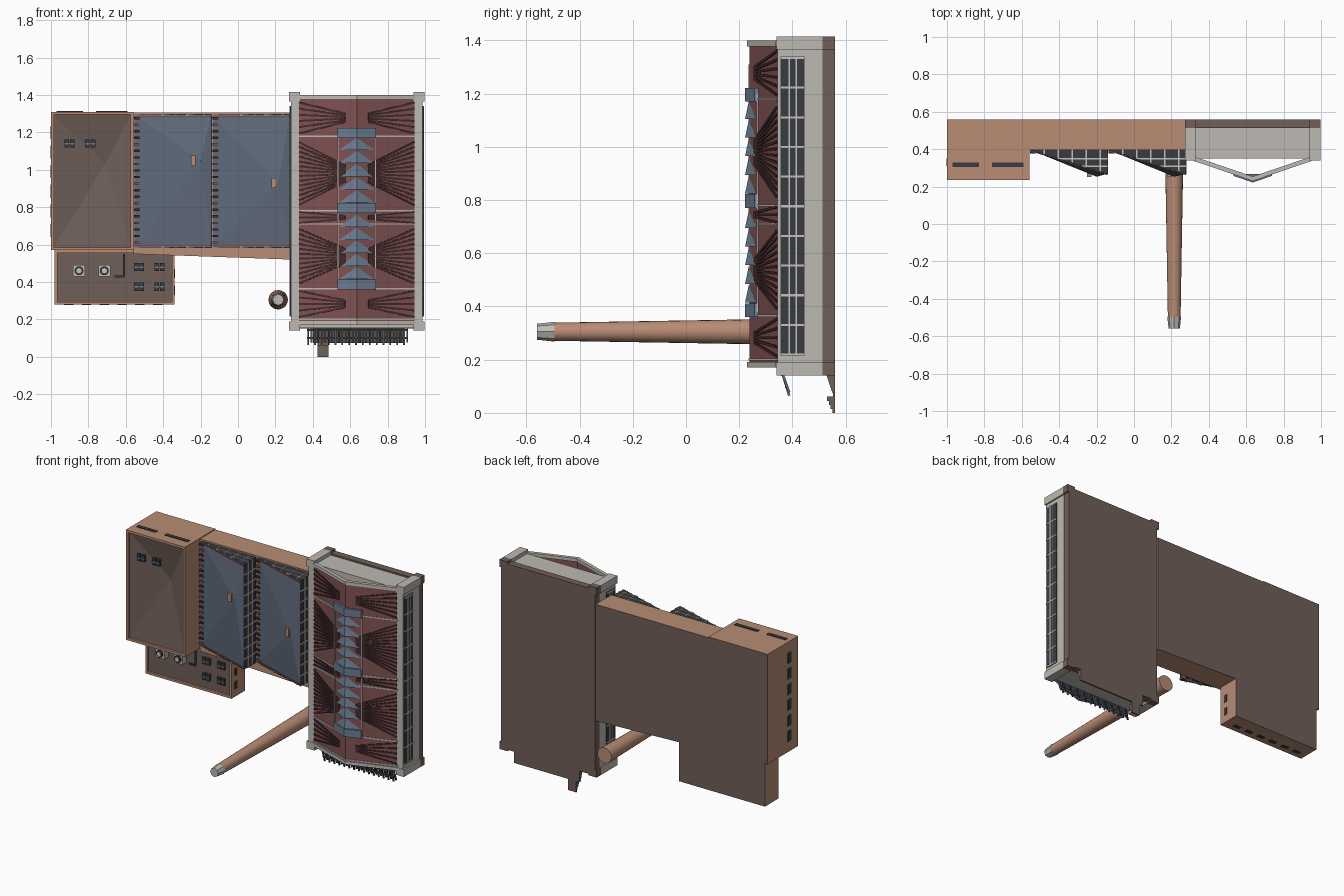
import bpy, bmesh
from mathutils import Vector, Matrix

cube = bpy.data.objects.get("Cube")
if cube:
    bpy.data.objects.remove(cube, do_unlink=True)

# Palette (sRGB bytes converted to linear)
PALETTE = {
    "brick": (184, 140, 117), "brown": (112, 95, 88), "light_grey": (190, 186, 179),
    "slate": (96, 107, 123), "red_roof": (128, 82, 82), "dark_red": (66, 42, 43),
    "glass": (58, 59, 64), "sky_blue": (106, 125, 145), "mullion": (196, 196, 194),
}
NAMES = list(PALETTE)
MATS = []
for key, rgb in PALETTE.items():
    lin = [((c / 255 + 0.055) / 1.055) ** 2.4 for c in rgb] + [1]
    m = bpy.data.materials.new(key)
    m.use_nodes = True
    m.diffuse_color = lin
    m.node_tree.nodes["Principled BSDF"].inputs["Base Color"].default_value = lin
    MATS.append(m)


def paint(faces, mat):
    for f in faces:
        f.material_index = NAMES.index(mat)


def box(bm, x, y, z, mat):
    """Box from three (low, high) pairs; returns its faces."""
    s = [b - a for a, b in (x, y, z)]
    c = [(a + b) / 2 for a, b in (x, y, z)]
    r = bmesh.ops.create_cube(bm, size=1, matrix=Matrix.Translation(c) @ Matrix.Diagonal((*s, 1)))
    faces = list({f for v in r["verts"] for f in v.link_faces})
    paint(faces, mat)
    return faces


def bar(bm, p, q, w, mat):
    """Square bar between two points."""
    p, q = Vector(p), Vector(q)
    d = q - p
    mtx = Matrix.Translation((p + q) / 2) @ d.to_track_quat('Z', 'Y').to_matrix().to_4x4()
    r = bmesh.ops.create_cube(bm, size=1, matrix=mtx @ Matrix.Diagonal((w, w, d.length, 1)))
    paint({f for v in r["verts"] for f in v.link_faces}, mat)


def prism(bm, pts, z0, z1, mat):
    """Extrude an (x, y) outline along z."""
    lo = [bm.verts.new((x, y, z0)) for x, y in pts]
    hi = [bm.verts.new((x, y, z1)) for x, y in pts]
    faces = [bm.faces.new(lo), bm.faces.new(hi[::-1])]
    n = len(pts)
    for i in range(n):
        j = (i + 1) % n
        faces.append(bm.faces.new((lo[i], hi[i], hi[j], lo[j])))
    paint(faces, mat)
    return faces


def finish(bm, name, brown_back=False):
    bmesh.ops.recalc_face_normals(bm, faces=bm.faces)
    if brown_back:
        paint([f for f in bm.faces if f.normal.y > 0.9 and f.calc_center_median().y > 0.55], "brown")
    me = bpy.data.meshes.new(name)
    bm.to_mesh(me)
    bm.free()
    for m in MATS:
        me.materials.append(m)
    ob = bpy.data.objects.new(name, me)
    bpy.context.scene.collection.objects.link(ob)
    return ob


def tray(name, x, y, z, rim, depth, sink=None):
    """Brick block with a sunken brown roof, optionally dished to a low point."""
    bm = bmesh.new()
    front = min(box(bm, x, y, z, "brick"), key=lambda f: f.calc_center_median().y)
    bmesh.ops.inset_region(bm, faces=[front], thickness=rim)
    ring = bmesh.ops.extrude_face_region(bm, geom=[front])
    roof = [g for g in ring["geom"] if isinstance(g, bmesh.types.BMFace)]
    bmesh.ops.delete(bm, geom=[front], context='FACES_ONLY')
    bmesh.ops.translate(bm, verts=roof[0].verts, vec=(0, depth, 0))
    paint(roof, "brown")
    if sink:
        r = bmesh.ops.poke(bm, faces=roof)
        r["verts"][0].co = sink
        paint(r["faces"], "brown")
    return finish(bm, name, True)


# Brick blocks
tray("corner_block", (-1, -0.56), (0.235, 0.56), (0.57, 1.31), 0.022, 0.015, (-0.71, 0.3, 1.03))
tray("low_block", (-0.98, -0.34), (0.415, 0.56), (0.28, 0.57), 0.02, 0.015)
bm = bmesh.new()
for f in box(bm, (-0.56, 0.28), (0.395, 0.56), (0.55, 1.305), "brick"):
    for v in f.verts:
        if v.co.x > 0 and v.co.z < 1:
            v.co.z = 0.52
finish(bm, "middle_block", True)

# Windows and roof lights of the brick blocks
bm = bmesh.new()
spots = [(x, z, 0.425) for x in (-0.53, -0.42) for z in (0.375, 0.48)]
spots += [(x, 1.14, 0.262) for x in (-0.9, -0.79)]
for x, z, y in spots:
    for dx in (-0.015, 0.015):
        box(bm, (x + dx - 0.012, x + dx + 0.012), (y - 0.012, y + 0.01), (z - 0.022, z + 0.022), "glass")
    box(bm, (x - 0.028, x + 0.028), (y - 0.016, y - 0.01), (z - 0.004, z + 0.004), "sky_blue")
for x0, x1 in ((-0.97, -0.83), (-0.76, -0.59)):
    box(bm, (x0, x1), (0.305, 0.33), (1.308, 1.314), "glass")
for i in range(6):
    z = 0.64 + i * 0.105
    box(bm, (-1.003, -0.998), (0.31, 0.35), (z, z + 0.07), "glass")
    x = -0.93 + i * 0.095
    box(bm, (x, x + 0.05), (0.45, 0.475), (0.277, 0.283), "glass")
for z in (0.33, 0.42):
    box(bm, (-0.342, -0.337), (0.45, 0.475), (z, z + 0.05), "glass")
finish(bm, "block_windows")

# Roof fans
bm = bmesh.new()
for x in (-0.85, -0.715):
    box(bm, (x - 0.032, x + 0.032), (0.385, 0.435), (0.428, 0.492), "light_grey")
    for r, y, mat in ((0.024, 0.382, "glass"), (0.014, 0.378, "mullion")):
        c = bmesh.ops.create_cone(bm, cap_ends=True, segments=12, radius1=r, radius2=r, depth=0.012,
                                  matrix=Matrix.Translation((x, y, 0.46)) @ Matrix.Rotation(1.5708, 4, 'X'))
        paint({f for v in c["verts"] for f in v.link_faces}, mat)
bar(bm, (-0.66, 0.42, 0.43), (-0.61, 0.42, 0.43), 0.01, "glass")
bar(bm, (-0.61, 0.42, 0.43), (-0.61, 0.42, 0.55), 0.01, "glass")
finish(bm, "roof_fans")

# Saw-tooth roofs: glazed ends and side, slate slope folded to a peak
for name, x0, apex, vent in (("left", -0.555, (-0.2, 0.253, 1.05), (-0.24, 1.05)),
                             ("right", -0.135, (0.215, 0.253, 0.93), (0.19, 0.93))):
    bm = bmesh.new()
    x1, yb, yf, z0, z1 = x0 + 0.413, 0.396, 0.268, 0.585, 1.295
    faces = prism(bm, [(x0, yb), (x1, yb), (x1, yf)], z0, z1, "glass")
    r = bmesh.ops.poke(bm, faces=[faces[4]])
    r["verts"][0].co = apex
    paint(r["faces"], "slate")

    def slope(x):
        return yb + (yf - yb) * (x - x0) / (x1 - x0)
    # glazing bars
    for z in (z0, z1):
        for i in range(1, 6):
            x = x0 + i * 0.075
            box(bm, (x - 0.004, x + 0.004), (slope(x), yb), (z - 0.004, z + 0.004), "mullion")
        for y in (0.35, 0.31):
            xs = x0 + (yb - y) / (yb - yf) * (x1 - x0)
            box(bm, (xs, x1), (y - 0.004, y + 0.004), (z - 0.004, z + 0.004), "mullion")
        zr = z - 0.012 if z > 1 else z + 0.012
        bar(bm, (x0, yb - 0.002, zr), (x1, yf - 0.002, zr), 0.009, "red_roof")
    for i in range(1, 10):
        z = z0 + i * (z1 - z0) / 10
        box(bm, (x1 - 0.004, x1 + 0.004), (yf, yb), (z - 0.004, z + 0.004), "mullion")
    for y in (0.35, 0.31):
        box(bm, (x1 - 0.004, x1 + 0.004), (y - 0.004, y + 0.004), (z0, z1), "mullion")
    # gutter teeth
    for i in range(20):
        z = z0 + 0.02 + i * 0.035
        box(bm, (x0, x0 + 0.03), (0.378, 0.396), (z, z + 0.012), "red_roof" if i % 3 == 0 else "dark_red")
    vx, vz = vent
    box(bm, (vx - 0.012, vx + 0.012), (0.25, 0.3), (vz - 0.027, vz + 0.027), "brick")
    finish(bm, name + "_sawtooth_roof")

# Chimney
bm = bmesh.new()
for ya, yb, ra, rb, n, mat in ((0.56, -0.5, 0.052, 0.034, 20, "brick"), (-0.495, -0.56, 0.037, 0.03, 8, "light_grey")):
    c = bmesh.ops.create_cone(bm, cap_ends=True, segments=n, radius1=ra, radius2=rb, depth=ya - yb,
                              matrix=Matrix.Translation((0.215, (ya + yb) / 2, 0.305)) @ Matrix.Rotation(1.5708, 4, 'X'))
    paint({f for v in c["verts"] for f in v.link_faces}, mat)
chimney = finish(bm, "chimney")
bpy.context.view_layer.objects.active = chimney
chimney.select_set(True)
bpy.ops.object.shade_smooth_by_angle(angle=0.5)
chimney.select_set(False)

# Main hall: walls, plinth and corner posts
CX = 0.635
bm = bmesh.new()
box(bm, (0.29, 0.98), (0.35, 0.512), (0.155, 1.39), "light_grey")
box(bm, (0.285, 0.985), (0.512, 0.56), (0.15, 1.4), "brown")
for s in (-1, 1):
    a, b = sorted((CX + s * 0.303, CX + s * 0.352))
    box(bm, (a, b), (0.343, 0.513), (0.15, 1.4), "light_grey")
    for z in ((0.14, 0.19), (1.365, 1.415)):
        a, b = sorted((CX + s * 0.303, CX + s * 0.362))
        box(bm, (a, b), (0.34, 0.514), z, "light_grey")
        box(bm, (a, b), (0.514, 0.56), z, "brown")
    # side glazing
    xs = CX + s * 0.352
    box(bm, (xs - 0.004, xs + 0.004), (0.355, 0.445), (0.215, 1.34), "glass")
    for i in range(11):
        z = 0.219 + i * 0.1115
        box(bm, (xs - 0.007, xs + 0.007), (0.355, 0.445), (z - 0.004, z + 0.004), "mullion")
    for y in (0.388, 0.414):
        box(bm, (xs - 0.007, xs + 0.007), (y - 0.003, y + 0.003), (0.215, 1.34), "mullion")
finish(bm, "hall_walls", True)


def gable(bm, half, lift, thick, z0, z1, mat):
    """Thin folded strip following the hall roof pitch."""
    e, r = roof_y(half) - lift, roof_y(0) - lift
    prism(bm, [(CX - half, e), (CX, r), (CX + half, e), (CX + half, e + thick),
               (CX, r + thick), (CX - half, e + thick)], z0, z1, mat)


def roof_y(dx):
    return 0.238 + 0.107 * abs(dx) / 0.315


# Hall roof with cross beams and fanned ribs
bm = bmesh.new()
gable(bm, 0.315, 0, 0.007, 0.17, 1.39, "red_roof")
for z in (0.17, 1.378):
    gable(bm, 0.315, 0.008, 0.024, z, z + 0.022, "light_grey")
edges = [0.2, 0.365, 0.71, 0.78, 1.18, 1.375]
for z in edges[:-1]:
    gable(bm, 0.315, 0.004, 0.01, z - 0.004, z + 0.004, "light_grey")
for lo, hi in zip(edges, edges[1:]):
    mid, h = (lo + hi) / 2, hi - lo
    n = max(3, int(h / 0.028))
    for s in (-1, 1):
        for i in range(n):
            t = (i / (n - 1) - 0.5) * h
            bar(bm, (CX + s * 0.06, roof_y(0.06), mid + t * 0.22),
                (CX + s * 0.308, roof_y(0.308), mid + t * 0.84), 0.01, "dark_red")
finish(bm, "hall_roof")

# Ridge skylights: flat caps with rows of pointed lights between
bm = bmesh.new()
for z in (0.36, 0.77, 1.17):
    gable(bm, 0.102, 0.016, 0.016, z, z + 0.052, "sky_blue")
for s in (-1, 1):
    bar(bm, (CX + s * 0.1, roof_y(0.1) - 0.004, 0.38), (CX + s * 0.1, roof_y(0.1) - 0.004, 1.2), 0.006, "light_grey")
for start in (0.415, 0.825):
    for i in range(5):
        z = start + i * 0.07
        tip = bm.verts.new((CX, 0.236, z + 0.066))
        base = [bm.verts.new(p) for p in ((CX - 0.095, roof_y(0.095) - 0.004, z), (CX, 0.222, z),
                                          (CX + 0.095, roof_y(0.095) - 0.004, z))]
        sides = [bm.faces.new((base[0], base[1], tip)), bm.faces.new((base[1], base[2], tip)),
                 bm.faces.new((base[2], base[0], tip))]
        paint(sides, "sky_blue")
        paint([bm.faces.new(base)], "glass")
finish(bm, "ridge_skylights")

# Entrance canopy, apron and step under the hall
bm = bmesh.new()
for i in range(30):
    x = 0.375 + i * 0.0183
    bar(bm, (x, 0.362, 0.15), (x, 0.388, 0.065 + 0.012 * (i % 2)), 0.009, "slate" if i % 3 else "glass")
for y, z in ((0.363, 0.143), (0.377, 0.1)):
    bar(bm, (0.37, y, z), (0.91, y, z), 0.01, "glass")
finish(bm, "canopy")
bm = bmesh.new()
for f in box(bm, (0.4, 0.89), (0.525, 0.56), (0.075, 0.15), "brown"):
    for v in f.verts:
        if v.co.z < 0.1 and v.co.y < 0.54:
            v.co.y = 0.55
for i in range(4):
    box(bm, (0.425, 0.485), (0.53 + i * 0.007, 0.56), (0.045 - i * 0.015, 0.062 - i * 0.015), "brown")
box(bm, (0.425, 0.485), (0.552, 0.56), (0.0, 0.08), "brown")
finish(bm, "entrance_step")
